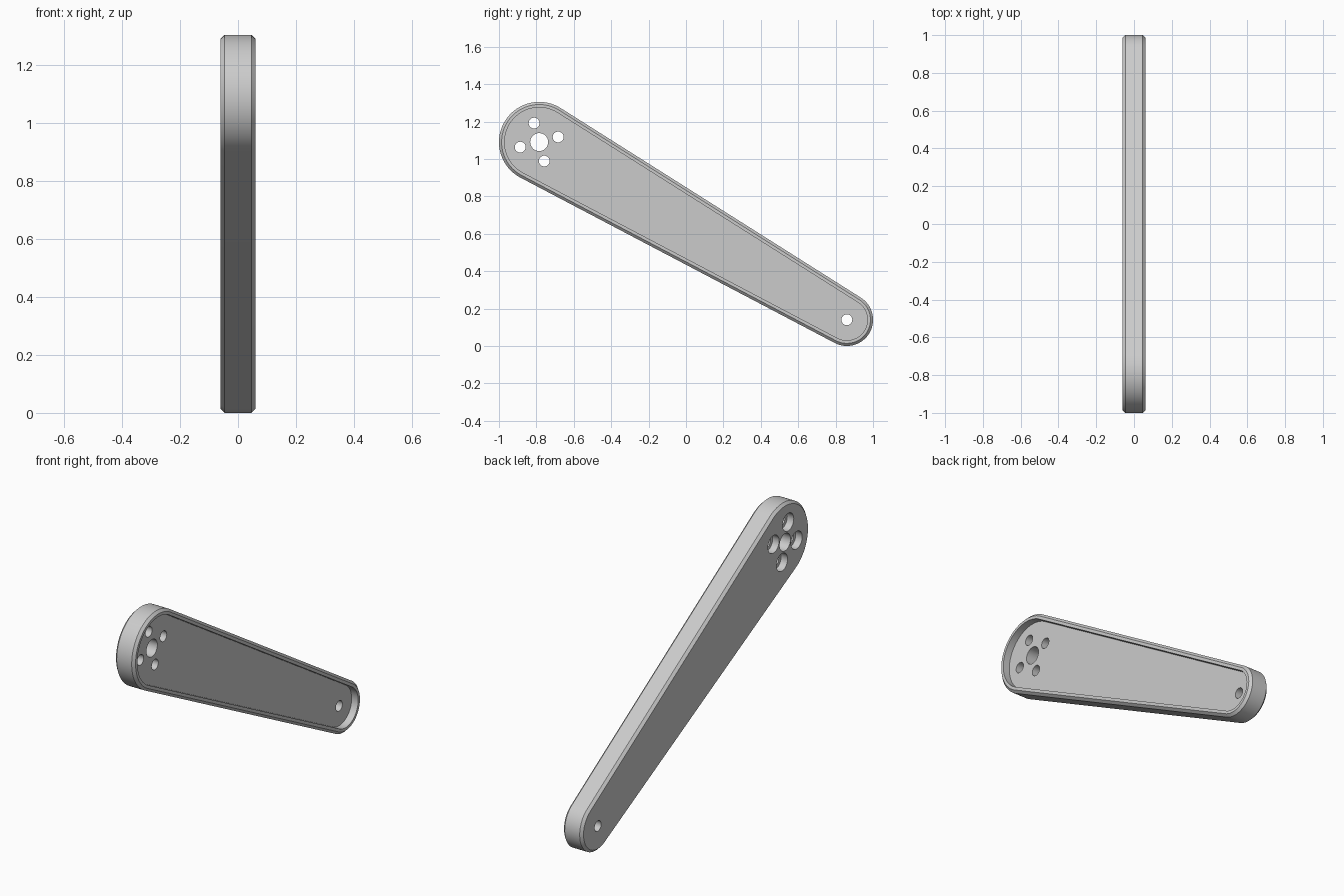
import bpy, bmesh
from math import atan2, acos, hypot, pi, cos, sin, radians
from mathutils import Matrix

default = bpy.data.objects.get("Cube")
if default:
    bpy.data.objects.remove(default, do_unlink=True)

# Arm layout in the y-z plane: centre and radius of each rounded end
BIG, BIG_R = (-0.785, 1.09), 0.215
SMALL, SMALL_R = (0.86, 0.14), 0.14
HALF = 0.06
FLOOR = 0.02
CHAMFER = 0.014
WALL = 0.03

grey = bpy.data.materials.new("light_grey")
grey.use_nodes = True
colour = (0.6, 0.6, 0.6, 1)
grey.diffuse_color = colour
grey.node_tree.nodes["Principled BSDF"].inputs["Base Color"].default_value = colour


def outline(inset, steps=40):
    """Tapered outline with two rounded ends, moved inwards by inset."""
    dy, dz = SMALL[0] - BIG[0], SMALL[1] - BIG[1]
    lean = atan2(dz, dy)
    spread = acos((BIG_R - SMALL_R) / hypot(dy, dz))
    ends = [(SMALL, SMALL_R, lean - spread, lean + spread),
            (BIG, BIG_R, lean + spread, lean + 2 * pi - spread)]
    points = []
    for (cy, cz), r, start, stop in ends:
        for i in range(steps + 1):
            a = start + (stop - start) * i / steps
            points.append((cy + (r - inset) * cos(a), cz + (r - inset) * sin(a)))
    return points


def build_arm():
    """Stack outlines from the flat back, over the rim, down to the pocket floor."""
    bm = bmesh.new()
    stations = [(-HALF, CHAMFER), (-HALF + CHAMFER, 0), (HALF - CHAMFER, 0),
                (HALF, CHAMFER), (HALF, WALL), (FLOOR, WALL)]
    rings = [[bm.verts.new((x, y, z)) for y, z in outline(inset)]
             for x, inset in stations]
    for low, high in zip(rings, rings[1:]):
        for i in range(len(low)):
            j = (i + 1) % len(low)
            bm.faces.new((low[i], low[j], high[j], high[i]))
    bm.faces.new(rings[0][::-1])
    bm.faces.new(rings[-1])
    bmesh.ops.recalc_face_normals(bm, faces=bm.faces)
    mesh = bpy.data.meshes.new("lever_arm")
    bm.to_mesh(mesh)
    bm.free()
    mesh.materials.append(grey)
    obj = bpy.data.objects.new("lever_arm", mesh)
    bpy.context.collection.objects.link(obj)
    return obj


def drill(obj, centre, radius, x_from=-0.2, x_to=0.2):
    """Cut a round hole along x."""
    bm = bmesh.new()
    place = Matrix.Translation(((x_from + x_to) / 2, *centre)) @ Matrix.Rotation(pi / 2, 4, "Y")
    bmesh.ops.create_cone(bm, cap_ends=True, segments=32, radius1=radius, radius2=radius,
                          depth=x_to - x_from, matrix=place)
    mesh = bpy.data.meshes.new("hole_cutter")
    bm.to_mesh(mesh)
    bm.free()
    mesh.materials.append(grey)
    cutter = bpy.data.objects.new("hole_cutter", mesh)
    cutter.hide_render = True
    bpy.context.collection.objects.link(cutter)
    mod = obj.modifiers.new("hole", "BOOLEAN")
    mod.operation = "DIFFERENCE"
    mod.solver = "EXACT"
    mod.object = cutter
    bpy.ops.object.modifier_apply(modifier=mod.name)
    bpy.data.objects.remove(cutter, do_unlink=True)


arm = build_arm()
bpy.ops.object.select_all(action="DESELECT")
arm.select_set(True)
bpy.context.view_layer.objects.active = arm

# Pivot holes at the two ends
drill(arm, BIG, 0.048)
drill(arm, SMALL, 0.029)

# Four screw holes around the big pivot, counterbored from the back
for k in range(4):
    a = radians(15 + 90 * k)
    spot = (BIG[0] + 0.105 * cos(a), BIG[1] + 0.105 * sin(a))
    drill(arm, spot, 0.029)
    drill(arm, spot, 0.049, x_to=-HALF + 0.04)

bpy.ops.object.shade_smooth_by_angle(angle=radians(30))
